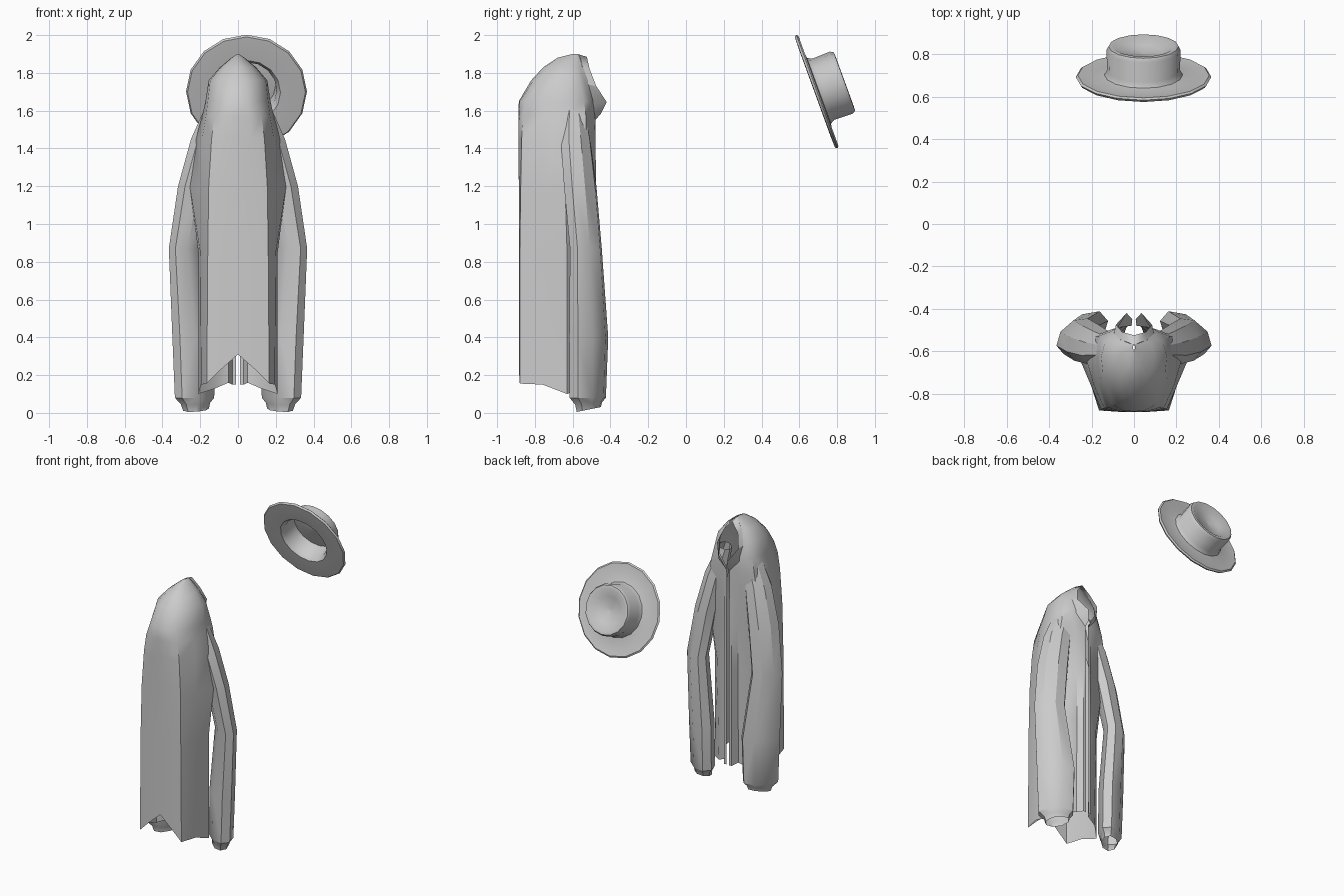
import bpy, math
from mathutils import Matrix, Vector


def make(name, verts, faces, angle=40, mirror=False):
    me = bpy.data.meshes.new(name)
    me.from_pydata([tuple(v) for v in verts], [], faces)
    ob = bpy.data.objects.new(name, me)
    bpy.context.collection.objects.link(ob)
    if mirror:
        m = ob.modifiers.new("mirror", "MIRROR")
        m.merge_threshold = 0.002
    bpy.ops.object.select_all(action="DESELECT")
    ob.select_set(True)
    bpy.context.view_layer.objects.active = ob
    bpy.ops.object.shade_smooth_by_angle(angle=math.radians(angle))
    return ob


def loft(rows, closed):
    n = len(rows[0])
    faces = []
    for r in range(len(rows) - 1):
        for i in range(n if closed else n - 1):
            j = (i + 1) % n
            faces.append((r * n + i, r * n + j, (r + 1) * n + j, (r + 1) * n + i))
    return [v for row in rows for v in row], faces


# Coat body: half sections from centre back round to the front edge
low = [(0, -.885), (.09, -.885), (.165, -.88), (.195, -.76), (.21, -.63),
       (.12, -.545), (.05, -.525), (.03, -.475), (.01, -.475)]
hem_z = [.31, .23, .155, .15, .10, .13, .16, .15, .15]
sections = [
    (.85, [(0, -.885), (.08, -.885), (.16, -.88), (.2, -.77), (.21, -.63),
           (.13, -.54), (.05, -.52), (.03, -.475), (.01, -.475)]),
    (1.2, [(0, -.885), (.08, -.885), (.155, -.875), (.2, -.77), (.255, -.64),
           (.18, -.53), (.06, -.51), (.03, -.475), (.01, -.475)]),
    (1.45, [(0, -.888), (.07, -.887), (.14, -.87), (.19, -.76), (.225, -.64),
            (.19, -.53), (.08, -.50), (.03, -.48), (.01, -.48)]),
    (1.57, [(0, -.888), (.06, -.885), (.125, -.865), (.17, -.75), (.19, -.63),
            (.17, -.53), (.10, -.495), (.05, -.485), (.012, -.48)]),
    (1.65, [(0, -.885), (.05, -.88), (.105, -.85), (.16, -.74), (.172, -.63),
            (.155, -.54), (.115, -.51), (.09, -.495), (.075, -.49)]),
]
rows = [[(x, y, z) for (x, y), z in zip(low, hem_z)]]
rows += [[(x, y, z) for x, y in pts] for z, pts in sections]
# Yoke narrowing to the back of the neck
for z, y0, y1, w, neck in ((1.76, -.82, -.52, .155, .09), (1.83, -.755, -.545, .095, .065),
                           (1.88, -.68, -.56, .035, .025), (1.90, -.60, -.57, .004, .003)):
    row = []
    for fx, fy in ((0, 0), (.35, .04), (.7, .16), (.95, .4), (1, .65),
                   (.9, .85), (.75, .93), (.65, .98), (None, 1)):
        row.append((neck if fx is None else max(w * fx, 0 if fx == 0 else neck * .9 * fx),
                    y0 + (y1 - y0) * fy, z))
    rows.append(row)
make("coat_body", *loft(rows, False), 45, True)

# Collar standing forward of the neck opening
base = [(0, -.575, 1.90), (.06, -.55, 1.84), (.095, -.52, 1.74), (.08, -.49, 1.63), (.012, -.48, 1.55)]
rim = [(0, -.525, 1.885), (.055, -.51, 1.82), (.085, -.475, 1.73), (.035, -.42, 1.645), (.008, -.45, 1.585)]
make("collar", *loft([base, rim], False), 30, True)

# Sleeve: flattened eight-sided rings running down to the cuff
rings = [  # z, centre x, centre y, long radius, short radius, tilt of the ring
    (1.66, .10, -.59, .06, .04, 0), (1.45, .165, -.585, .088, .07, 0),
    (1.20, .225, -.56, .10, .07, 0), (.87, .275, -.53, .10, .065, 0),
    (.40, .235, -.515, .125, .075, 0), (.08, .23, -.52, .115, .072, 0),
    (.05, .225, -.515, .085, .055, .1), (.018, .222, -.515, .075, .05, .2)]
turn = math.radians(-41)
rows = []
for z, cx, cy, a, b, tilt in rings:
    row = []
    for i in range(8):
        t = 2 * math.pi * (i + .5) / 8
        p, q = 1.06 * a * math.cos(t), 1.06 * b * math.sin(t)
        dx = p * math.cos(turn) - q * math.sin(turn)
        dy = p * math.sin(turn) + q * math.cos(turn)
        row.append((cx + dx, cy + dy, z + tilt * dy))
    rows.append(row)
make("sleeve", *loft(rows, True), 32, True)

# Hat: lathed brim and dented crown with a hollow inside, tipped back
profile = [(.001, .12), (.09, .13), (.145, .16), (.165, .158), (.175, .14), (.172, .04),
           (.185, .015), (.25, .006), (.31, .012), (.32, .004), (.312, -.008), (.25, -.01),
           (.18, -.008), (.16, .02), (.155, .12), (.001, .105)]
place = Matrix.Translation((.045, .69, 1.70)) @ Matrix.Rotation(math.radians(-70), 4, "X")
sides = 16
rows = []
for r, h in profile:
    row = []
    for i in range(sides):
        t = 2 * math.pi * i / sides
        row.append(place @ Vector((r * math.cos(t), r * math.sin(t), h)))
    rows.append(row)
make("hat", *loft(rows, True), 40)
